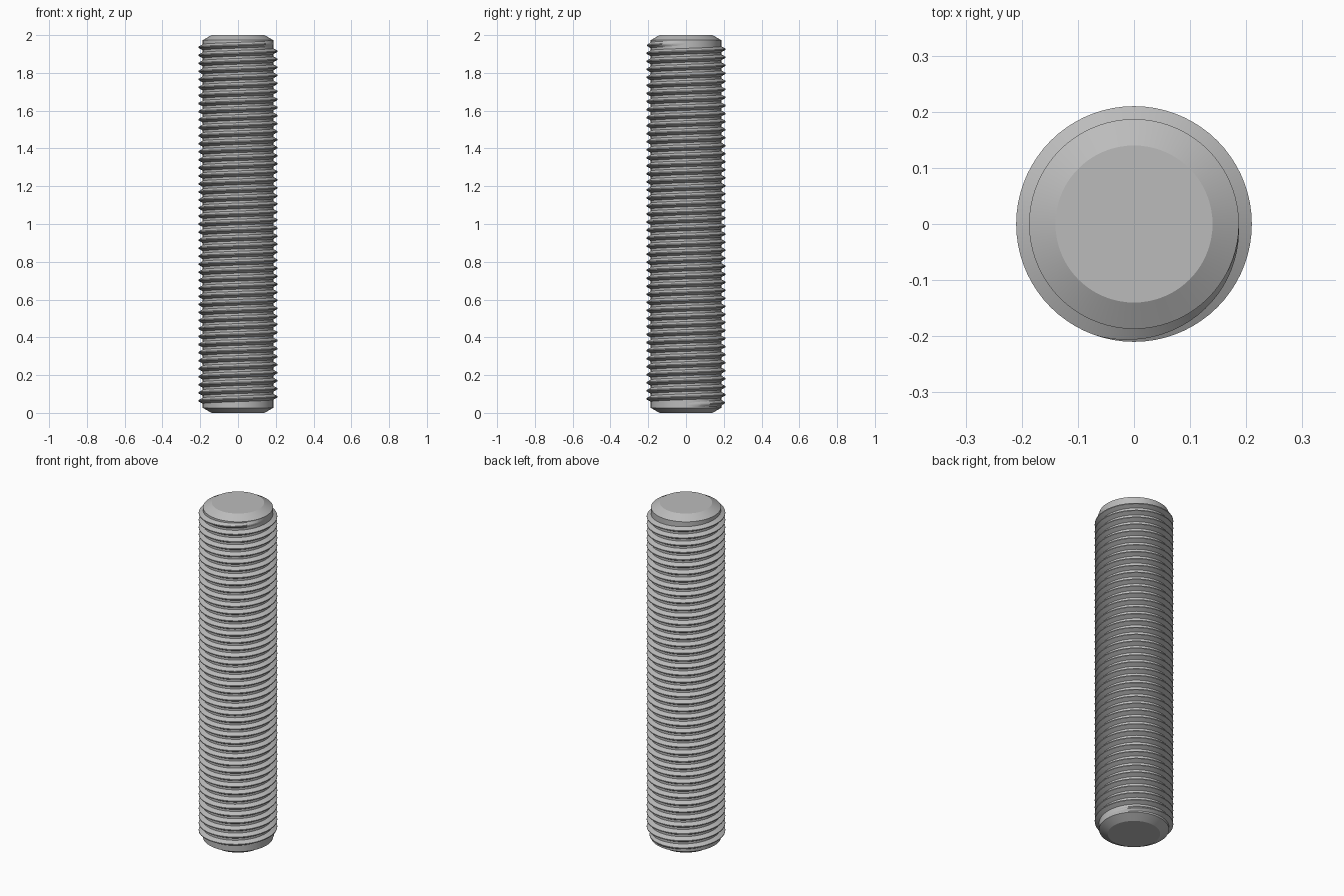
import bpy, bmesh, math

cube = bpy.data.objects.get("Cube")
if cube:
    bpy.data.objects.remove(cube)

HEIGHT, CORE_R, TIP_R, CHAMFER = 2.0, 0.187, 0.14, 0.027
CREST_R, TURNS, STEPS = 0.21, 45, 72
START = 0.043
PITCH = (HEIGHT - 2 * START) / TURNS

steel = bpy.data.materials.new("steel grey")
steel.use_nodes = True
steel.diffuse_color = (0.5, 0.5, 0.5, 1)
steel.node_tree.nodes["Principled BSDF"].inputs["Base Color"].default_value = (0.5, 0.5, 0.5, 1)


def finish(bm, name):
    bmesh.ops.recalc_face_normals(bm, faces=bm.faces)
    mesh = bpy.data.meshes.new(name)
    bm.to_mesh(mesh)
    bm.free()
    mesh.materials.append(steel)
    obj = bpy.data.objects.new(name, mesh)
    bpy.context.collection.objects.link(obj)
    bpy.ops.object.select_all(action='DESELECT')
    obj.select_set(True)
    bpy.context.view_layer.objects.active = obj
    bpy.ops.object.shade_smooth_by_angle(angle=math.radians(20))


def ring(bm, radius, z):
    return [bm.verts.new((radius * math.cos(a), radius * math.sin(a), z))
            for a in (math.tau * i / STEPS for i in range(STEPS))]


# Plain rod with a chamfer at both ends
bm = bmesh.new()
profile = [(TIP_R, 0), (CORE_R, CHAMFER), (CORE_R, HEIGHT - CHAMFER), (TIP_R, HEIGHT)]
rings = [ring(bm, r, z) for r, z in profile]
for low, high in zip(rings, rings[1:]):
    for i in range(STEPS):
        j = (i + 1) % STEPS
        bm.faces.new((low[i], low[j], high[j], high[i]))
bm.faces.new(rings[0])
bm.faces.new(rings[-1])
finish(bm, "rod_core")

# Right-hand helical thread, fading into the rod at both ends
bm = bmesh.new()
root_half, crest_half = PITCH * 0.375, PITCH * 0.0625
fade = STEPS * 0.3
sections = []
total = TURNS * STEPS
for i in range(total + 1):
    angle = math.tau * i / STEPS
    z = START + PITCH * i / STEPS
    grow = min(1, i / fade, (total - i) / fade)
    crest = CORE_R - 0.0005 + (CREST_R - CORE_R + 0.0005) * grow
    root = CORE_R - 0.001
    tooth = [(root, -root_half), (crest, -crest_half), (crest, crest_half), (root, root_half)]
    sections.append([bm.verts.new((r * math.cos(angle), r * math.sin(angle), z + dz))
                     for r, dz in tooth])
for a, b in zip(sections, sections[1:]):
    for k in range(3):
        bm.faces.new((a[k], b[k], b[k + 1], a[k + 1]))
finish(bm, "helical_thread")
